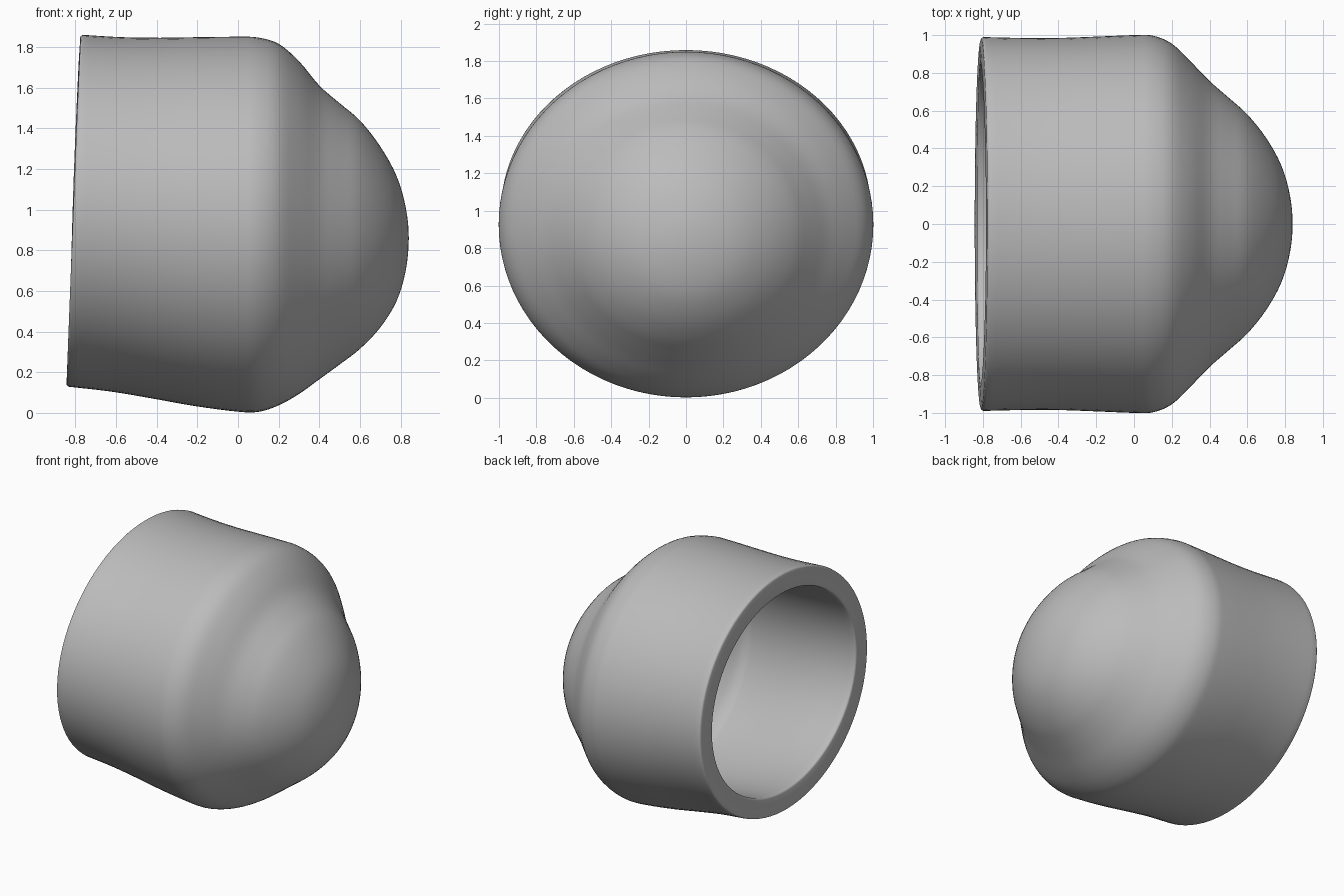
import bpy, bmesh
from math import sin, cos, pi
from mathutils import Vector

if "Cube" in bpy.data.objects:
    bpy.data.objects.remove(bpy.data.objects["Cube"])

SIDES, STEPS = 96, 4
WALL = 0.145

# Stations along the cup: x, top z, bottom z, half width
STATIONS = [Vector(s) for s in (
    (-0.81, 1.86, 0.13, 0.99), (-0.6, 1.848, 0.105, 0.985),
    (-0.4, 1.845, 0.07, 0.985), (-0.2, 1.848, 0.033, 0.992),
    (0, 1.85, 0.006, 1), (0.1, 1.846, 0.005, 0.997),
    (0.2, 1.815, 0.037, 0.955), (0.3, 1.73, 0.093, 0.86),
    (0.4, 1.61, 0.165, 0.757), (0.5, 1.523, 0.238, 0.67),
    (0.6, 1.438, 0.315, 0.58), (0.7, 1.31, 0.42, 0.455),
    (0.78, 1.165, 0.55, 0.31), (0.825, 1.01, 0.7, 0.155),
    (0.84, 0.86, 0.86, 0))]


def spline(a, b, c, d, t):
    return 0.5 * (2 * b + (c - a) * t + (2 * a - 5 * b + 4 * c - d) * t ** 2
                  + (3 * b - a - 3 * c + d) * t ** 3)


def smooth_stations(pts):
    # Mirror the profile through the tip so that the nose stays round
    x, top, low, half = pts[-2]
    ext = [2 * pts[0] - pts[1]] + pts + [Vector((x, low, top, -half))]
    return [spline(*ext[i:i + 4], k / STEPS)
            for i in range(len(pts) - 1) for k in range(STEPS)]


# Outer skin lofted from oval rings, with the open end slightly tilted
bm = bmesh.new()
rings = []
for x, top, low, half in smooth_stations(STATIONS):
    mid, rise = (top + low) / 2, (top - low) / 2
    tilt = 0.035 * max(0, -x / 0.81)
    rings.append([bm.verts.new((x + tilt * sin(a), half * cos(a), mid + rise * sin(a)))
                  for a in (2 * pi * i / SIDES for i in range(SIDES))])
for r, s in zip(rings, rings[1:]):
    for i in range(SIDES):
        j = (i + 1) % SIDES
        bm.faces.new((r[i], r[j], s[j], s[i]))
tip = bm.verts.new((STATIONS[-1][0], 0, STATIONS[-1][1]))
for i in range(SIDES):
    bm.faces.new((rings[-1][i], rings[-1][(i + 1) % SIDES], tip))
bmesh.ops.recalc_face_normals(bm, faces=bm.faces)
if max(bm.faces, key=lambda f: f.calc_center_median().x).normal.x < 0:
    bmesh.ops.reverse_faces(bm, faces=bm.faces)

mesh = bpy.data.meshes.new("hollow_cup")
bm.to_mesh(mesh)
bm.free()
cup = bpy.data.objects.new("hollow_cup", mesh)
bpy.context.collection.objects.link(cup)

# Single grey material
grey = bpy.data.materials.new("plain_grey")
grey.use_nodes = True
colour = (0.5, 0.5, 0.5, 1)
grey.diffuse_color = colour
grey.node_tree.nodes["Principled BSDF"].inputs["Base Color"].default_value = colour
mesh.materials.append(grey)

# Wall thickness and softened rim
shell = cup.modifiers.new("wall", "SOLIDIFY")
shell.thickness = WALL
shell.offset = -1
rim = cup.modifiers.new("rim_edge", "BEVEL")
rim.width = 0.015
rim.segments = 3
rim.limit_method = "ANGLE"
rim.angle_limit = pi / 4

bpy.context.view_layer.objects.active = cup
cup.select_set(True)
for name in ("wall", "rim_edge"):
    bpy.ops.object.modifier_apply(modifier=name)
bpy.ops.object.shade_smooth_by_angle(angle=pi / 5)
